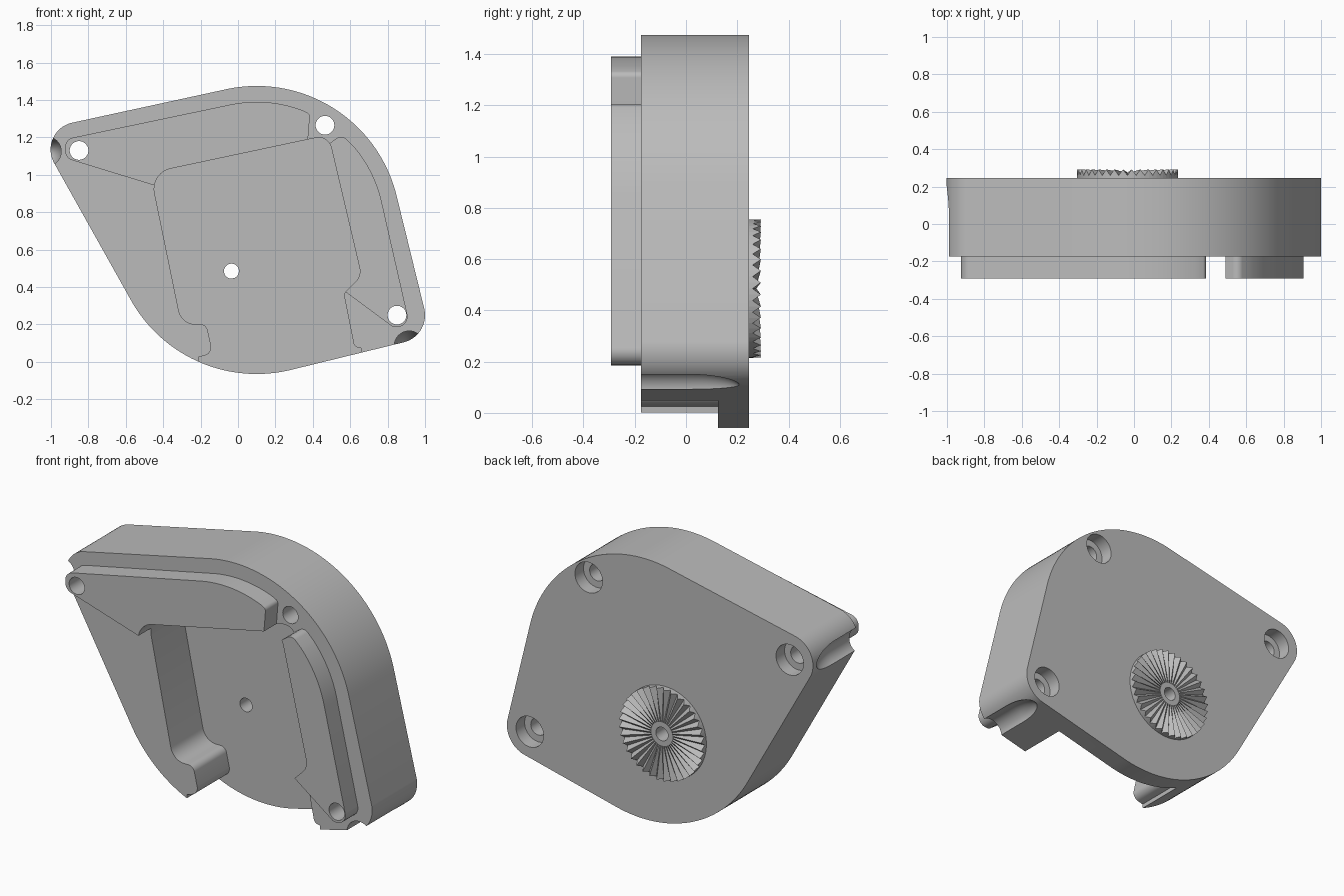
import bpy, bmesh, math
from mathutils import Vector
from mathutils.geometry import convex_hull_2d

cube = bpy.data.objects.get("Cube")
if cube:
    bpy.data.objects.remove(cube, do_unlink=True)

grey = bpy.data.materials.new("plain grey")
grey.use_nodes = True
colour = (0.5, 0.5, 0.5, 1)
grey.diffuse_color = colour
grey.node_tree.nodes["Principled BSDF"].inputs["Base Color"].default_value = colour

BACK, FRONT, PAD_FRONT, FLOOR = 0.245, -0.175, -0.292, 0.125
HUB = (-0.035, 0.485)
SCREWS = [(-0.85, 1.13), (0.465, 1.265), (0.85, 0.25)]


def make_object(name, bm):
    bmesh.ops.recalc_face_normals(bm, faces=bm.faces)
    mesh = bpy.data.meshes.new(name)
    bm.to_mesh(mesh)
    bm.free()
    mesh.materials.append(grey)
    obj = bpy.data.objects.new(name, mesh)
    bpy.context.collection.objects.link(obj)
    return obj


def arc(cx, cz, r, start, end, steps):
    angles = [math.radians(start + (end - start) * i / steps) for i in range(steps + 1)]
    return [(cx + r * math.cos(a), cz + r * math.sin(a)) for a in angles]


def circle(centre, r, n=48):
    return arc(*centre, r, 0, 360, n)[:-1]


def rounded(corners):
    """Polygon from (x, z, fillet radius) corners."""
    pts = []
    for i, (x, z, r) in enumerate(corners):
        p = Vector((x, z))
        if r == 0:
            pts.append(p)
            continue
        u = (Vector(corners[i - 1][:2]) - p).normalized()
        v = (Vector(corners[(i + 1) % len(corners)][:2]) - p).normalized()
        half = u.angle(v) / 2
        centre = p + (u + v).normalized() * (r / math.sin(half))
        reach = r / math.tan(half)
        a, b = p + u * reach - centre, p + v * reach - centre
        for k in range(9):
            pts.append(centre + (a * (1 - k / 8) + b * (k / 8)).normalized() * r)
    return pts


def prism(name, outline, y0, y1):
    bm = bmesh.new()
    face = bm.faces.new([bm.verts.new((p[0], y0, p[1])) for p in outline])
    side = bmesh.ops.extrude_face_region(bm, geom=[face])["geom"]
    verts = [g for g in side if isinstance(g, bmesh.types.BMVert)]
    bmesh.ops.translate(bm, verts=verts, vec=(0, y1 - y0, 0))
    return make_object(name, bm)


def lathe(name, centre, profile, n=40):
    """Closed solid around a front-to-back axis; profile of (radius, y)."""
    bm = bmesh.new()
    rings = [[bm.verts.new((x, y, z)) for x, z in circle(centre, r, n)] for r, y in profile]
    for a, b in zip(rings, rings[1:]):
        for i in range(n):
            j = (i + 1) % n
            bm.faces.new((a[i], a[j], b[j], b[i]))
    bm.faces.new(rings[0])
    bm.faces.new(rings[-1])
    return make_object(name, bm)


def combine(target, tool, operation):
    mod = target.modifiers.new(tool.name, "BOOLEAN")
    mod.object, mod.operation, mod.solver = tool, operation, "EXACT"
    bpy.context.view_layer.objects.active = target
    bpy.ops.object.modifier_apply(modifier=mod.name)
    bpy.data.objects.remove(tool, do_unlink=True)


# Housing: hull around four discs
discs = (circle((-0.855, 1.135), 0.147, 64) + circle((0.1, 0.705), 0.77, 160)
         + circle((0.85, 0.25), 0.15, 64) + circle(HUB, 0.485, 128))
hull = [discs[i] for i in convex_hull_2d([Vector(p) for p in discs])]
housing = prism("housing", hull, FRONT, BACK)

# Raised front pads following the rim
upper = rounded([(-0.925, 1.09, 0.055), (-0.43, 0.938, 0), (0.37, 1.1, 0), (0.375, 1.2, 0),
                 (0.385, 1.325, 0.025)]
                + [(x, z, 0) for x, z in arc(0.1, 0.705, 0.685, 69, 102, 16)]
                + [(-0.925, 1.19, 0.055)])
side = rounded([(0.58, 0.37, 0), (0.83, 0.185, 0.03), (0.92, 0.19, 0.055)]
               + [(x, z, 0) for x, z in arc(0.1, 0.705, 0.685, 12, 41, 16)]
               + [(0.555, 1.215, 0.04), (0.485, 1.165, 0), (0.45, 1.1, 0), (0.55, 0.4, 0)])
for name, outline in (("upper_pad", upper), ("side_pad", side)):
    combine(housing, prism(name, outline, PAD_FRONT, FRONT + 0.06), "UNION")

# Open pocket running out through the lower edge
pocket = rounded([(-0.468, 1.01, 0.11), (0.483, 1.212, 0.07), (0.66, 0.46, 0.08),
                  (0.565, 0.365, 0.03), (0.622, 0.08, 0.03), (0.66, 0.072, 0),
                  (0.66, -0.2, 0), (-0.23, -0.2, 0), (-0.21, 0.025, 0),
                  (-0.135, 0.045, 0.045), (-0.17, 0.202, 0.04), (-0.302, 0.2, 0.09)])
combine(housing, prism("pocket_cut", pocket, -0.5, FLOOR), "DIFFERENCE")

# Counterbored screw holes and the hub hole
for spot in SCREWS:
    bore = [(0.05, -0.5), (0.05, BACK - 0.08), (0.09, BACK - 0.08), (0.09, 0.4)]
    combine(housing, lathe("screw_cut", spot, bore), "DIFFERENCE")
combine(housing, prism("hub_cut", circle(HUB, 0.04, 40), -0.5, 0.5), "DIFFERENCE")

# Round-ended scoops at the two far corners
scoop = [(0.08, -0.5)]
for k in range(12):
    t = math.radians(k * 8)
    scoop.append((0.08 * math.cos(t), 0.02 + 0.2 * math.sin(t)))
for spot in ((-1.025, 1.125), (0.915, 0.085)):
    combine(housing, lathe("scoop_cut", spot, scoop), "DIFFERENCE")

# Ring of radial teeth on the back
TEETH = 36
bm = bmesh.new()
columns = []
for i, (cx, cz) in enumerate(circle((0, 0), 1, TEETH * 2)):
    tip = 0.292 if i % 2 else 0.26
    section = [(0.27, BACK - 0.005), (0.27, tip), (0.072, 0.275), (0.04, 0.275),
               (0.04, BACK - 0.005)]
    columns.append([bm.verts.new((HUB[0] + r * cx, y, HUB[1] + r * cz)) for r, y in section])
for i, a in enumerate(columns):
    b = columns[(i + 1) % len(columns)]
    for k in range(len(a)):
        m = (k + 1) % len(a)
        bm.faces.new((a[k], a[m], b[m], b[k]))
teeth = make_object("toothed_ring", bm)

# Smooth the curved walls, keep crisp edges
bpy.ops.object.select_all(action="DESELECT")
housing.select_set(True)
bpy.context.view_layer.objects.active = housing
bpy.ops.object.shade_smooth_by_angle(angle=math.radians(25))
